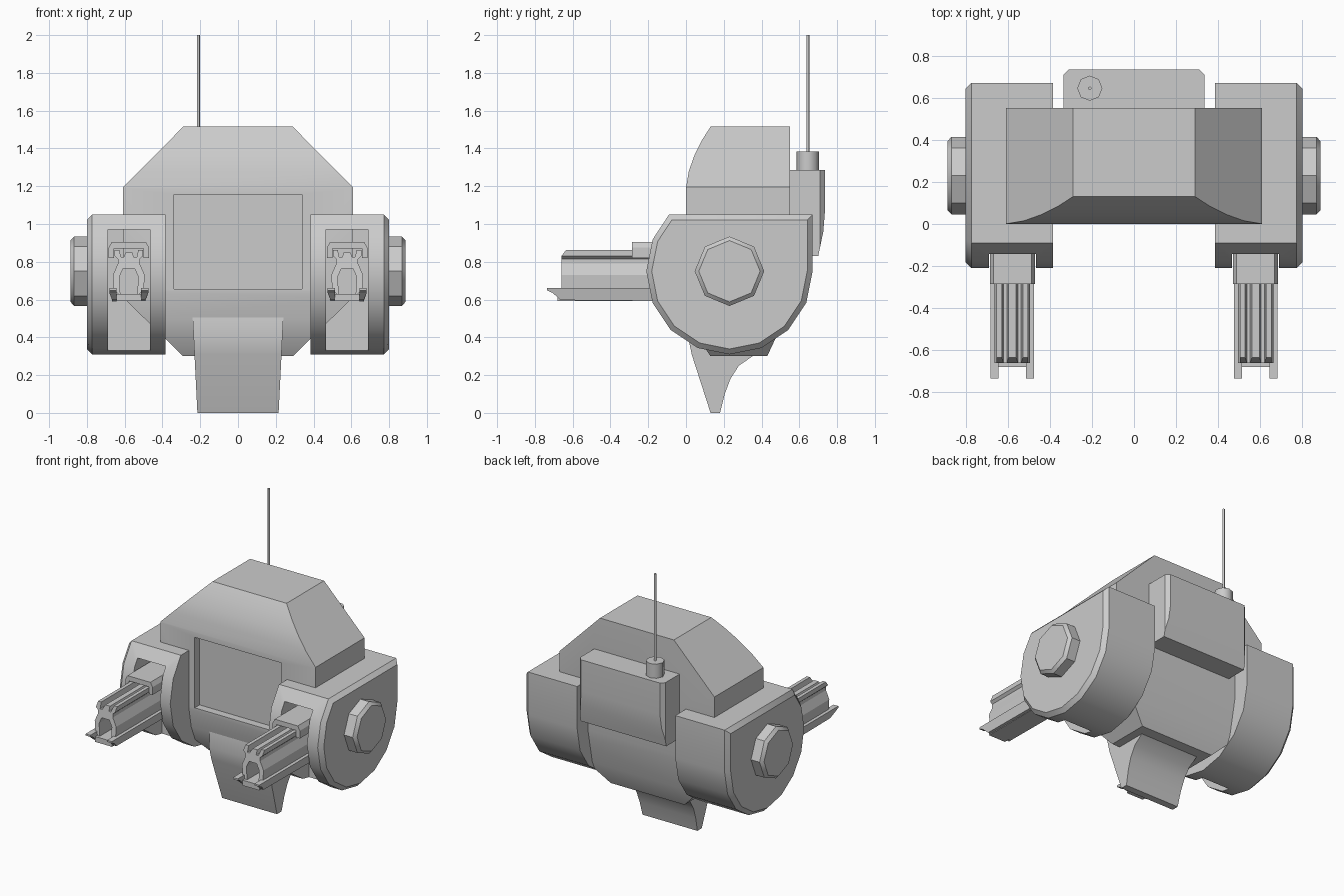
import bpy, bmesh, math

if "Cube" in bpy.data.objects:
    bpy.data.objects.remove(bpy.data.objects["Cube"])


def prism(name, pts, a, b, axis, bevel=0.0, bevel_at=None):
    """Extrude a 2D outline from a to b along an axis, optionally bevelling one end."""
    place = {'X': lambda p, t: (t, p[0], p[1]),
             'Y': lambda p, t: (p[0], t, p[1]),
             'Z': lambda p, t: (p[0], p[1], t)}[axis]
    bm = bmesh.new()
    n = len(pts)
    lo = [bm.verts.new(place(p, a)) for p in pts]
    hi = [bm.verts.new(place(p, b)) for p in pts]
    bm.faces.new(lo)
    bm.faces.new(hi)
    for i in range(n):
        j = (i + 1) % n
        bm.faces.new((lo[i], lo[j], hi[j], hi[i]))
    bmesh.ops.recalc_face_normals(bm, faces=bm.faces)
    if bevel:
        k = 'XYZ'.index(axis)
        edges = [e for e in bm.edges if all(abs(v.co[k] - bevel_at) < 1e-5 for v in e.verts)]
        bmesh.ops.bevel(bm, geom=edges, offset=bevel, segments=1, affect='EDGES')
    me = bpy.data.meshes.new(name)
    bm.to_mesh(me)
    bm.free()
    ob = bpy.data.objects.new(name, me)
    bpy.context.collection.objects.link(ob)
    return ob


def box(name, x0, x1, y0, y1, z0, z1):
    return prism(name, [(x0, z0), (x1, z0), (x1, z1), (x0, z1)], y0, y1, 'Y')


def ngon(cx, cy, r, n, start=0.0):
    return [(cx + r * math.cos(start + 2 * math.pi * i / n),
             cy + r * math.sin(start + 2 * math.pi * i / n)) for i in range(n)]


def boolean(ob, cutter, op='DIFFERENCE'):
    """Apply a boolean and remove the cutter."""
    m = ob.modifiers.new('cut', 'BOOLEAN')
    m.operation, m.object, m.solver = op, cutter, 'EXACT'
    dg = bpy.context.evaluated_depsgraph_get()
    me = bpy.data.meshes.new_from_object(ob.evaluated_get(dg))
    ob.modifiers.clear()
    ob.data = me
    bpy.data.objects.remove(cutter)


def smooth(ob, deg=30):
    bpy.ops.object.select_all(action='DESELECT')
    ob.select_set(True)
    bpy.context.view_layer.objects.active = ob
    bpy.ops.object.shade_smooth_by_angle(angle=math.radians(deg))


def mirrored(half, cx=0.0):
    """Complete a right-half outline (bottom to top) by mirroring it."""
    return [(cx + x, z) for x, z in half] + [(cx - x, z) for x, z in reversed(half)]


# Body: side profile intersected with the octagonal front outline
side = [(0.13, 1.515), (0.085, 1.445), (0.045, 1.365), (0.015, 1.28), (0.0, 1.19),
        (0.0, 0.64), (0.025, 0.5), (0.07, 0.39), (0.13, 0.3),
        (0.43, 0.3), (0.5, 0.45), (0.55, 0.7), (0.55, 1.515)]
body = prism('body', side, -0.7, 0.7, 'X')
octagon = mirrored([(0.29, 0.3), (0.608, 0.61), (0.608, 1.195), (0.29, 1.515)])
boolean(body, prism('body_outline', octagon, -0.5, 1.0, 'Y'), 'INTERSECT')
# Recessed front panel
boolean(body, box('panel_cutter', -0.34, 0.34, -0.3, 0.055, 0.655, 1.155))
smooth(body)

# Lower front skirt, narrowing toward the ground
skirt = prism('lower_skirt', [(0.025, 0.51), (0.012, 0.4), (0.03, 0.31), (0.13, 0.0), (0.18, 0.0),
                              (0.205, 0.1), (0.235, 0.18), (0.28, 0.25), (0.36, 0.305), (0.36, 0.51)],
              -1, 1, 'X')
for v in skirt.data.vertices:
    v.co.x *= 0.215 + 0.05 * v.co.z
smooth(skirt)

# Backpack with chamfered back corners and tapered underside
pack = prism('backpack', [(0.54, 0.83), (0.54, 1.285), (0.735, 1.285), (0.735, 1.06),
                          (0.727, 0.96), (0.70, 0.83)], -0.335, 0.335, 'X')
plan = [(-0.335, 0.4), (0.335, 0.4), (0.335, 0.71), (0.305, 0.74), (-0.305, 0.74), (-0.335, 0.71)]
boolean(pack, prism('pack_outline', plan, 0.5, 1.5, 'Z'), 'INTERSECT')
smooth(pack)

# Antenna
smooth(prism('antenna_base', ngon(-0.21, 0.645, 0.06, 8), 1.28, 1.385, 'Z'), 50)
smooth(prism('antenna_rod', ngon(-0.21, 0.645, 0.008, 8), 1.38, 2.0, 'Z'), 50)

# Pod outline: lower part of a 16-gon with a squared upper back
pod_outline = [(0.23 + 0.44 * math.cos(math.radians(t)), 0.75 + 0.44 * math.sin(math.radians(t)))
               for t in [157.5 + 22.5 * i for i in range(10)]]
pod_outline += [(0.67, 1.05), (-0.09, 1.05)]

for s, tag in ((-1, 'left'), (1, 'right')):
    # Side pod with a gun slot running out through the bottom
    pod = prism('side_pod_' + tag, pod_outline, s * 0.385, s * 0.8, 'X', 0.028, s * 0.8)
    xs = sorted((s * 0.466, s * 0.688))
    boolean(pod, box('slot_cutter', xs[0], xs[1], -0.5, 0.13, 0.1, 0.97))
    smooth(pod, 40)

    # Octagonal shoulder cap
    smooth(prism('shoulder_cap_' + tag, ngon(0.23, 0.75, 0.184, 8), s * 0.79, s * 0.887, 'X',
                 0.02, s * 0.887), 40)

    # Gun barrel with grooved top and hollow muzzle
    cx = s * 0.578
    half = [(0.05, 0.62), (0.08, 0.66), (0.084, 0.73), (0.058, 0.79), (0.058, 0.815), (0.075, 0.83),
            (0.075, 0.862), (0.05, 0.862), (0.042, 0.825), (0.026, 0.825), (0.018, 0.85)]
    barrel = prism('gun_barrel_' + tag, mirrored(half, cx), -0.66, 0.14, 'Y')
    for v in barrel.data.vertices:
        if v.co.y < -0.6 and v.co.z > 0.84:
            v.co.y += 0.025
    bore = mirrored([(0.045, 0.63), (0.05, 0.72), (0.03, 0.765)], cx)
    boolean(barrel, prism('bore_cutter', bore, -0.8, -0.4, 'Y'))

    # Tray under the barrel: two pointed rails and a floor
    rail = [(-0.735, 0.66), (-0.735, 0.648), (-0.705, 0.635), (-0.665, 0.597), (0.14, 0.59), (0.14, 0.66)]
    for k, end in ((-1, 'a'), (1, 'b')):
        r = prism('gun_rail_%s_%s' % (tag, end), rail, cx + k * 0.065, cx + k * 0.103, 'X')
        for v in r.data.vertices:
            if v.co.z < 0.62 and abs(v.co.x - cx) > 0.1:
                v.co.x -= k * 0.015
    box('gun_floor_' + tag, cx - 0.066, cx + 0.066, -0.68, 0.14, 0.592, 0.63)

    # Bracket clamping the barrel inside the slot
    bracket = [(0.107, 0.82), (0.107, 0.875), (0.09, 0.905), (-0.09, 0.905), (-0.107, 0.875),
               (-0.107, 0.82), (-0.078, 0.82), (-0.078, 0.87), (0.078, 0.87), (0.078, 0.82)]
    prism('gun_bracket_' + tag, [(cx + x, z) for x, z in bracket], -0.285, 0.14, 'Y')
